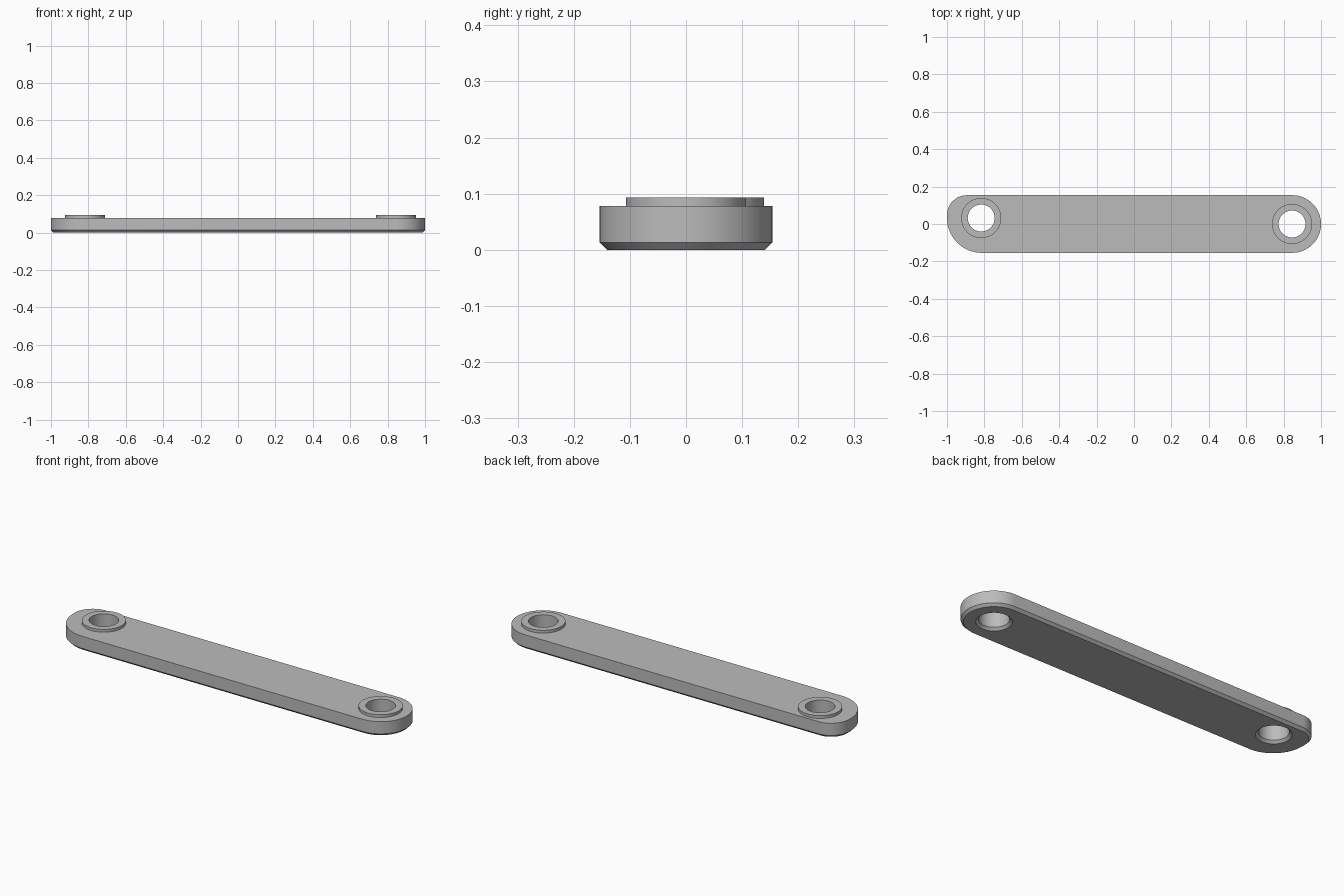
import bpy, bmesh, math

cube = bpy.data.objects.get("Cube")
if cube:
    bpy.data.objects.remove(cube, do_unlink=True)

TOP, RIM_TOP, CHAMFER = 0.078, 0.093, 0.013
HOLE_R, RIM_R = 0.072, 0.107
HOLES = {"left": (0.845, 0.0), "right": (-0.817, 0.032)}

grey = bpy.data.materials.new("plain grey")
grey.use_nodes = True
colour = (0.5, 0.5, 0.5, 1)
grey.diffuse_color = colour
grey.node_tree.nodes["Principled BSDF"].inputs["Base Color"].default_value = colour


def arc(x, y, r, start, end, n):
    angles = [math.radians(start + (end - start) * i / n) for i in range(n + 1)]
    return [(x + r * math.cos(a), y + r * math.sin(a)) for a in angles]


def circle(centre, r):
    return arc(*centre, r, 0, 360, 64)[:-1]


def outline(inset):
    # round end, small rear corner, large front corner
    return (arc(0.846, 0, 0.154 - inset, -90, 90, 32)
            + arc(-0.893, 0.047, 0.107 - inset, 90, 180, 16)
            + arc(-0.814, 0.032, 0.186 - inset, 180, 270, 24))


def add_loop(bm, points, z):
    return [bm.verts.new((x, y, z)) for x, y in points]


def skin(bm, loops):
    # walls between successive loops
    for a, b in zip(loops, loops[1:]):
        for i in range(len(a)):
            j = (i + 1) % len(a)
            bm.faces.new((a[i], a[j], b[j], b[i]))


def cap(bm, loops):
    # flat face bounded by an outer loop and hole loops
    edges = [bm.edges.get((l[i - 1], l[i])) for l in loops for i in range(len(l))]
    bmesh.ops.triangle_fill(bm, edges=edges, use_beauty=True, use_dissolve=False)


def finish(bm, name):
    bmesh.ops.recalc_face_normals(bm, faces=bm.faces[:])
    mesh = bpy.data.meshes.new(name)
    bm.to_mesh(mesh)
    bm.free()
    mesh.materials.append(grey)
    obj = bpy.data.objects.new(name, mesh)
    bpy.context.collection.objects.link(obj)
    bpy.ops.object.select_all(action="DESELECT")
    obj.select_set(True)
    bpy.context.view_layer.objects.active = obj
    bpy.ops.object.shade_smooth_by_angle(angle=math.radians(30))


# link plate with bevelled underside and countersunk holes
bm = bmesh.new()
shells = [[add_loop(bm, outline(CHAMFER), 0),
           add_loop(bm, outline(0), CHAMFER),
           add_loop(bm, outline(0), TOP)]]
for centre in HOLES.values():
    shells.append([add_loop(bm, circle(centre, HOLE_R + CHAMFER), 0),
                   add_loop(bm, circle(centre, HOLE_R), CHAMFER),
                   add_loop(bm, circle(centre, HOLE_R), TOP)])
for shell in shells:
    skin(bm, shell)
cap(bm, [s[0] for s in shells])
cap(bm, [s[-1] for s in shells])
finish(bm, "link_plate")

# raised rims around the holes
for side, centre in HOLES.items():
    bm = bmesh.new()
    skin(bm, [add_loop(bm, circle(centre, r), z) for r, z in
              ((RIM_R, TOP), (RIM_R, RIM_TOP), (HOLE_R, RIM_TOP), (HOLE_R, TOP))])
    bm.normal_update()
    finish(bm, side + "_hole_rim")
